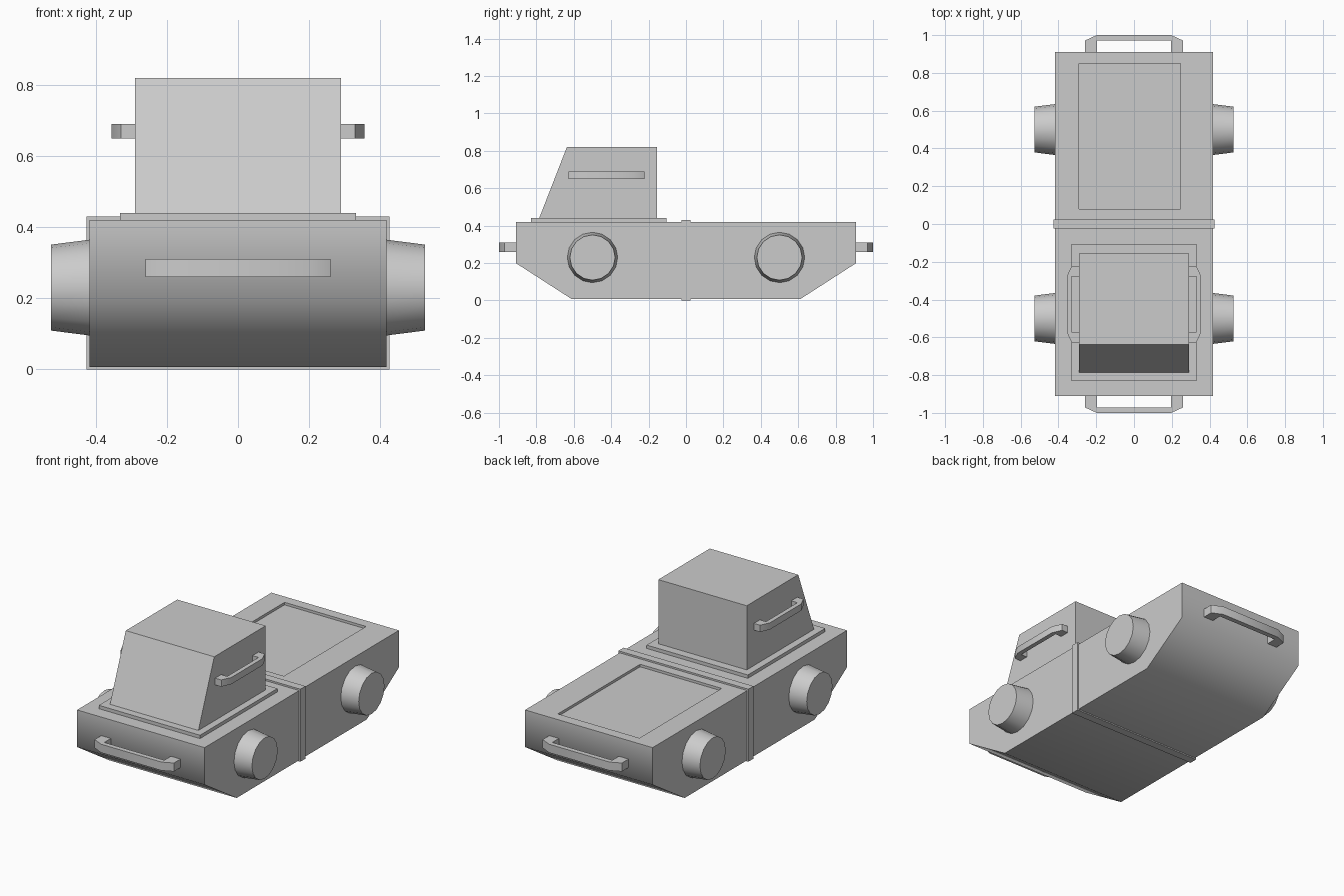
import bpy, bmesh
from math import radians, pi
from mathutils import Matrix, Vector

cube = bpy.data.objects.get("Cube")
if cube:
    bpy.data.objects.remove(cube, do_unlink=True)

grey = bpy.data.materials.new("plain grey")
grey.use_nodes = True
grey.diffuse_color = (0.6, 0.6, 0.6, 1)
grey.node_tree.nodes["Principled BSDF"].inputs["Base Color"].default_value = (0.6, 0.6, 0.6, 1)


def finish(name, bm, smooth=None):
    bmesh.ops.recalc_face_normals(bm, faces=bm.faces)
    mesh = bpy.data.meshes.new(name)
    bm.to_mesh(mesh)
    bm.free()
    mesh.materials.append(grey)
    obj = bpy.data.objects.new(name, mesh)
    bpy.context.collection.objects.link(obj)
    if smooth:
        bpy.ops.object.select_all(action='DESELECT')
        obj.select_set(True)
        bpy.context.view_layer.objects.active = obj
        bpy.ops.object.shade_smooth_by_angle(angle=radians(smooth))
    return obj


def prism(points, depth):
    """Extrude a closed outline by a vector."""
    bm = bmesh.new()
    face = bm.faces.new([bm.verts.new(p) for p in points])
    new = bmesh.ops.extrude_face_region(bm, geom=[face])["geom"]
    bmesh.ops.translate(bm, vec=depth, verts=[v for v in new if isinstance(v, bmesh.types.BMVert)])
    return bm


def box(name, x0, x1, y0, y1, z0, z1):
    outline = [(x0, y0, z0), (x1, y0, z0), (x1, y1, z0), (x0, y1, z0)]
    return finish(name, prism(outline, (0, 0, z1 - z0)))


def side_profile(name, half_width, profile, smooth=None):
    outline = [(-half_width, y, z) for y, z in profile]
    return finish(name, prism(outline, (2 * half_width, 0, 0)), smooth)


def handle(name, half, reach, corner, bar, height, location, turn):
    """Chamfered grab bar projecting towards -y before it is turned."""
    right = [(half - bar, 0), (half, 0), (half, corner - reach), (half - bar, -reach)]
    left = [(-x, y) for x, y in reversed(right)]
    inner = corner - reach
    outline = right + left + [(bar - half, inner), (half - bar, inner)]
    bm = prism([(x, y, -height / 2) for x, y in outline], (0, 0, height))
    bm.transform(Matrix.Translation(location) @ Matrix.Rotation(turn, 4, 'Z'))
    return finish(name, bm, 60)


# Hull with sloping undersides at both ends
hull = side_profile("hull", 0.418, [
    (-0.91, 0.42), (-0.91, 0.2), (-0.61, 0.007),
    (0.61, 0.007), (0.91, 0.2), (0.91, 0.42)], 60)

# Shallow recess in the rear deck
cutter = box("recess_cutter", -0.29, 0.245, 0.08, 0.85, 0.405, 0.5)
cutter.hide_render = True
cutter.hide_viewport = True
cutter.display_type = 'WIRE'
cut = hull.modifiers.new("recess", 'BOOLEAN')
cut.operation = 'DIFFERENCE'
cut.solver = 'EXACT'
cut.object = cutter
bpy.context.view_layer.objects.active = hull
bpy.ops.object.modifier_apply(modifier=cut.name)
bpy.data.objects.remove(cutter, do_unlink=True)

# Band around the middle
box("middle_band", -0.426, 0.426, -0.024, 0.024, 0, 0.43)

# Cabin on its base plate
box("cabin_base", -0.332, 0.332, -0.83, -0.105, 0.41, 0.44)
side_profile("cabin", 0.29, [(-0.787, 0.435), (-0.155, 0.435), (-0.155, 0.82), (-0.637, 0.82)])

# Tapered wheel hubs and side grab bars
for side, sign in (("left", 1), ("right", -1)):
    for end, y in (("front", -0.5), ("rear", 0.5)):
        bm = bmesh.new()
        bmesh.ops.create_cone(bm, cap_ends=True, segments=16,
                              radius1=0.137, radius2=0.121, depth=0.125)
        bm.transform(Matrix.Translation((sign * 0.4635, y, 0.23))
                     @ Matrix.Rotation(sign * pi / 2, 4, 'Y'))
        finish(f"{end}_{side}_wheel", bm, 40)
    handle(f"cabin_{side}_handle", 0.203, 0.067, 0.026, 0.056, 0.04,
           Vector((sign * 0.289, -0.425, 0.67)), sign * pi / 2)

# Bumper bars
handle("front_bumper", 0.26, 0.091, 0.029, 0.063, 0.05, Vector((0, -0.909, 0.285)), 0)
handle("rear_bumper", 0.26, 0.091, 0.029, 0.063, 0.05, Vector((0, 0.909, 0.285)), pi)
